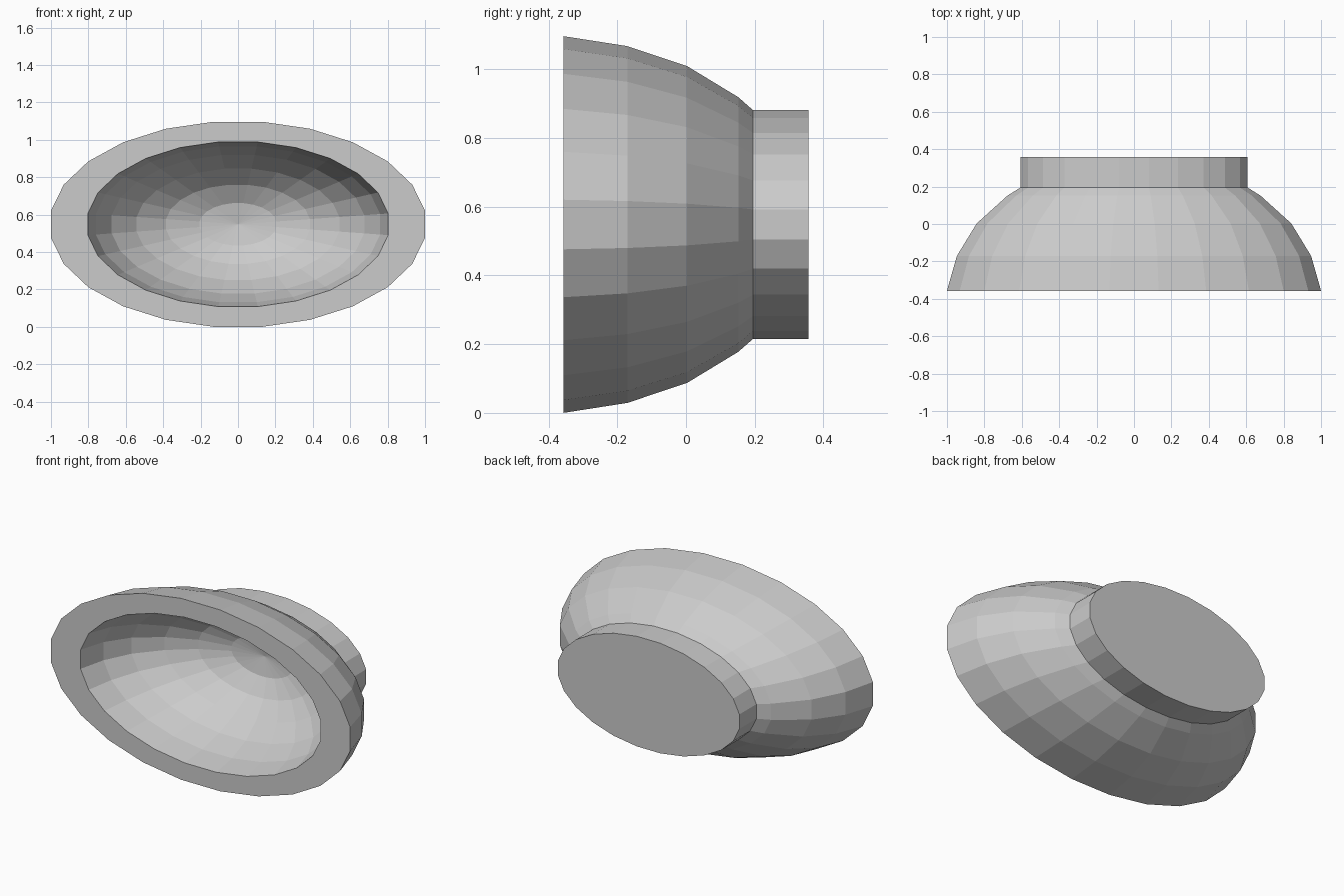
import bpy, bmesh, math

if "Cube" in bpy.data.objects:
    bpy.data.objects.remove(bpy.data.objects["Cube"])

SIDES = 24
HALF_HEIGHT = 0.548      # vertical half size where the half width is 1
BACK = 0.357             # half depth
K = 1 / math.cos(math.pi / SIDES)


def lathe(name, profile):
    """Revolve (radius, y) points about the y axis as an oval, flat shaded."""
    bm = bmesh.new()
    rings = []
    for r, y in profile:
        if r == 0:
            rings.append([bm.verts.new((0, y, HALF_HEIGHT))] * SIDES)
            continue
        ring = []
        for i in range(SIDES):
            a = (i + 0.5) * 2 * math.pi / SIDES
            ring.append(bm.verts.new((K * r * math.cos(a), y,
                                      HALF_HEIGHT * (1 + K * r * math.sin(a)))))
        rings.append(ring)
    for p, q in zip(rings, rings[1:]):
        for i in range(SIDES):
            j = (i + 1) % SIDES
            bm.faces.new(list(dict.fromkeys((p[i], p[j], q[j], q[i]))))
    if profile[-1][0] and name == "foot":
        bm.faces.new(rings[-1])
    bmesh.ops.recalc_face_normals(bm, faces=bm.faces)
    mesh = bpy.data.meshes.new(name)
    bm.to_mesh(mesh)
    bm.free()
    obj = bpy.data.objects.new(name, mesh)
    bpy.context.collection.objects.link(obj)
    return obj


# Oval bowl: hollow inside from the bottom to the flat rim, then the outer wall
RADII = [1, 0.947, 0.841, 0.676, 0.48, 0.257, 0]


def dome(scale, depth):
    return [(r * scale, -BACK + depth * math.sin(math.radians(15 * i)))
            for i, r in enumerate(RADII)]


inner = dome(0.803, 0.61)
outer = dome(1.0, 0.72)[:4]
FOOT_R, FOOT_Y = 0.607, 0.195
lathe("bowl", inner[::-1] + outer + [(FOOT_R, FOOT_Y)])

# Straight foot with a closed flat back
lathe("foot", [(FOOT_R, FOOT_Y), (FOOT_R, BACK)])

# Make sure the open shells face outward
for name, sample in (("bowl", (0, -1, 0)), ("foot", (0, 1, 0))):
    mesh = bpy.data.objects[name].data
    facing = sum(p.normal.y * sample[1] * p.area for p in mesh.polygons)
    if facing < 0:
        mesh.flip_normals()
